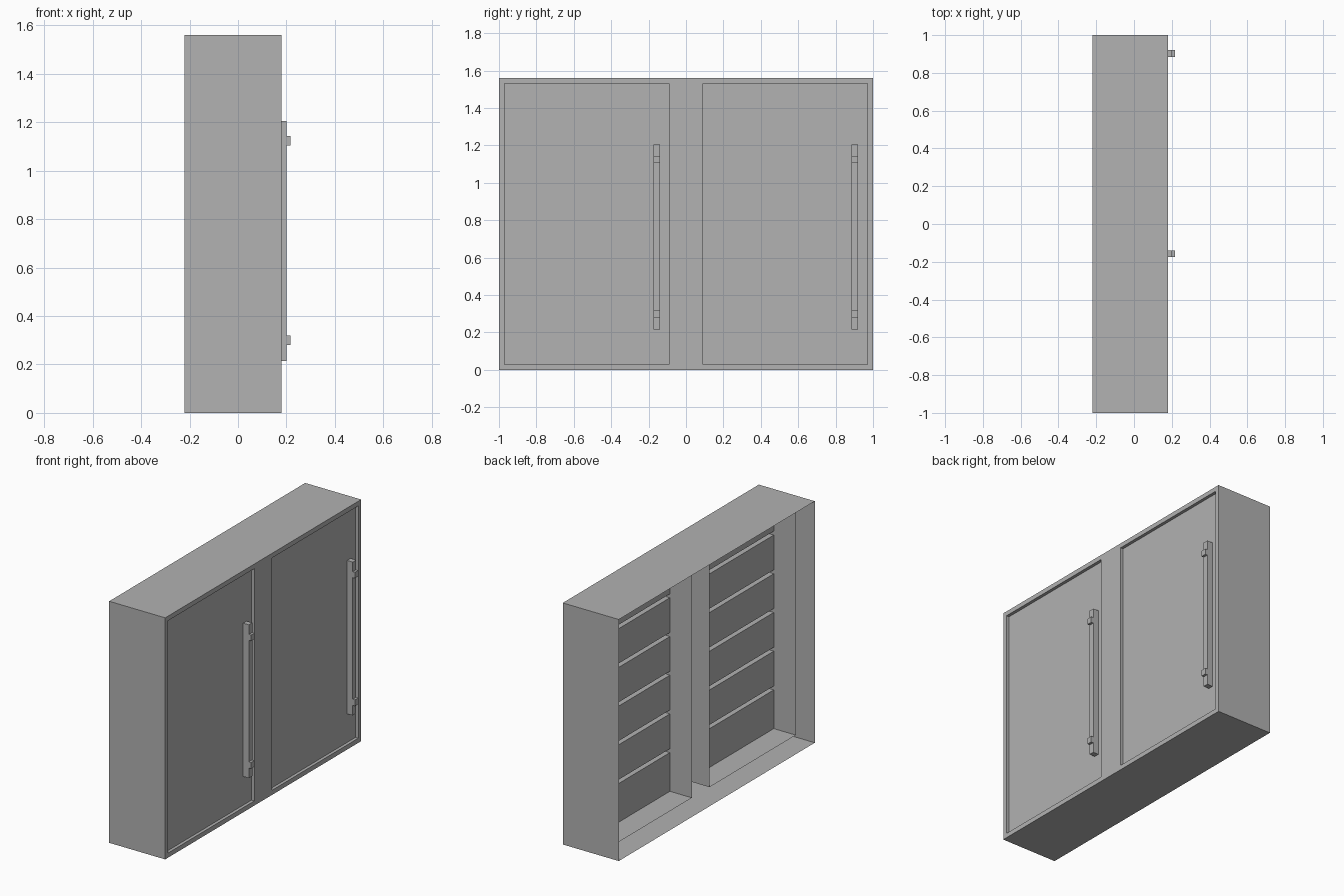
import bpy, bmesh

if "Cube" in bpy.data.objects:
    bpy.data.objects.remove(bpy.data.objects["Cube"])

grey = bpy.data.materials.new("plain grey")
grey.diffuse_color = (0.445, 0.445, 0.445, 1)
grey.use_nodes = True
grey.node_tree.nodes["Principled BSDF"].inputs["Base Color"].default_value = grey.diffuse_color

BACK, FRONT, HEIGHT = -0.22, 0.18, 1.56
BAYS = {"left": (-0.97, -0.09), "right": (0.09, 0.97)}
BAY_Z = (0.03, 1.53)


def finish(name, bm):
    mesh = bpy.data.meshes.new(name)
    bm.to_mesh(mesh)
    bm.free()
    mesh.materials.append(grey)
    obj = bpy.data.objects.new(name, mesh)
    bpy.context.collection.objects.link(obj)
    return obj


def add_box(bm, x, y, z):
    verts = bmesh.ops.create_cube(bm, size=1)["verts"]
    for v in verts:
        v.co = [(r[0] + r[1]) / 2 + c * (r[1] - r[0])
                for r, c in zip((x, y, z), v.co)]


def sleeve(name, x, y, z, outward):
    """Four thin sheet walls running along x, open at both ends."""
    bm = bmesh.new()
    corners = [(y[0], z[0]), (y[1], z[0]), (y[1], z[1]), (y[0], z[1])]
    rings = [[bm.verts.new((px, *c)) for c in corners] for px in x]
    for i in range(4):
        j = (i + 1) % 4
        f = bm.faces.new((rings[0][i], rings[0][j], rings[1][j], rings[1][i]))
        f.normal_update()
        mid = f.calc_center_median()
        side = f.normal.y * (mid.y - sum(y) / 2) + f.normal.z * (mid.z - sum(z) / 2)
        if (side > 0) != outward:
            f.normal_flip()
    return finish(name, bm)


# outer shell, open at the rear
sleeve("cabinet_shell", (BACK, FRONT), (-1, 1), (0, HEIGHT), True)

# front frame: a grid of faces with the two door openings left out
ys = [-1, -0.97, -0.09, 0.09, 0.97, 1]
zs = [0, *BAY_Z, HEIGHT]
bm = bmesh.new()
grid = [[bm.verts.new((FRONT, y, z)) for z in zs] for y in ys]
for i in range(5):
    for j in range(3):
        if j == 1 and i in (1, 3):
            continue
        bm.faces.new((grid[i][j], grid[i + 1][j], grid[i + 1][j + 1], grid[i][j + 1]))
bmesh.ops.dissolve_limit(bm, angle_limit=0.01, verts=bm.verts[:], edges=bm.edges[:])
finish("front_frame", bm)

for side, y in BAYS.items():
    # open compartment lining
    sleeve(side + "_lining", (-0.105, FRONT), y, BAY_Z, False)

    # recessed door
    bm = bmesh.new()
    add_box(bm, (0.145, 0.16), y, BAY_Z)
    finish(side + "_door", bm)

    # stack of six drawers with narrow gaps between
    bm = bmesh.new()
    for k in range(6):
        z0 = 0.03 if k == 0 else 0.055 + 0.25 * k
        z1 = min(0.28 + 0.25 * k, 1.53)
        add_box(bm, (0.052, 0.145), y, (z0, z1))
    finish(side + "_drawers", bm)

    # long bar handle with two outward lugs
    hy = (y[1] - 0.085, y[1] - 0.05)
    bm = bmesh.new()
    add_box(bm, (0.16, 0.20), hy, (0.215, 1.205))
    for z in ((0.28, 0.32), (1.105, 1.143)):
        add_box(bm, (0.20, 0.216), hy, z)
    finish(side + "_handle", bm)
